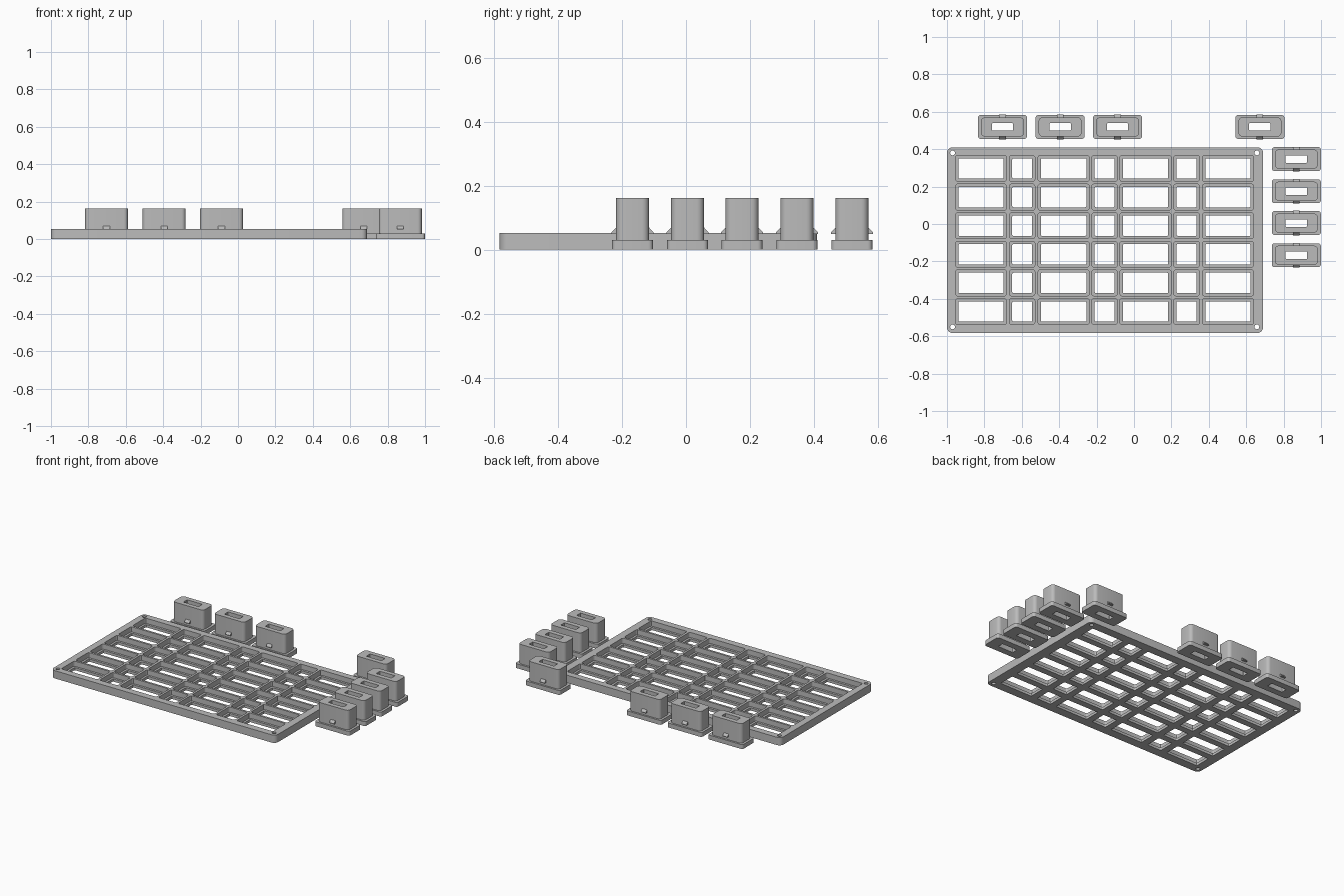
import bpy, bmesh, math

if "Cube" in bpy.data.objects:
    bpy.data.objects.remove(bpy.data.objects["Cube"])

grey = bpy.data.materials.new("grey plastic")
grey.diffuse_color = (0.5, 0.5, 0.5, 1)
grey.use_nodes = True
grey.node_tree.nodes["Principled BSDF"].inputs["Base Color"].default_value = grey.diffuse_color


def outline(x0, x1, y0, y1, r, n=5):
    """Counter-clockwise rounded rectangle."""
    pts = []
    for k, (cx, cy) in enumerate([(x1 - r, y1 - r), (x0 + r, y1 - r),
                                  (x0 + r, y0 + r), (x1 - r, y0 + r)]):
        for i in range(n + 1):
            a = math.pi / 2 * (k + i / n)
            pts.append((cx + r * math.cos(a), cy + r * math.sin(a)))
    return pts


def bridge(bm, a, b):
    n = len(a)
    for i in range(n):
        bm.faces.new((a[i], a[(i + 1) % n], b[(i + 1) % n], b[i]))


def prism(bm, pts, z0, z1):
    lo = [bm.verts.new((x, y, z0)) for x, y in pts]
    hi = [bm.verts.new((x, y, z1)) for x, y in pts]
    bridge(bm, lo, hi)
    bm.faces.new(lo[::-1])
    bm.faces.new(hi)


def finish(bm, name):
    bmesh.ops.recalc_face_normals(bm, faces=bm.faces)
    me = bpy.data.meshes.new(name)
    bm.to_mesh(me)
    bm.free()
    me.materials.append(grey)
    ob = bpy.data.objects.new(name, me)
    bpy.context.collection.objects.link(ob)
    return ob


def cut(ob, cutter):
    mod = ob.modifiers.new("cut", 'BOOLEAN')
    mod.operation, mod.solver, mod.object = 'DIFFERENCE', 'EXACT', cutter
    bpy.context.view_layer.objects.active = ob
    bpy.ops.object.modifier_apply(modifier=mod.name)
    bpy.data.objects.remove(cutter)


# Tray slab with rounded corners
TRAY_H, LIP = 0.053, 0.018
bm = bmesh.new()
prism(bm, outline(-1, 0.69, -0.583, 0.41, 0.03), 0, TRAY_H)
tray = finish(bm, "tray")

# Pockets from above, then smaller openings that leave a lip
columns = [(-0.954, -0.682), (-0.666, -0.53), (-0.513, -0.24), (-0.225, -0.09),
           (-0.075, 0.198), (0.213, 0.35), (0.366, 0.639)]
rows = [0.297 - 0.153 * i for i in range(6)]
for inset, z0, r in ((0, LIP, 0.012), (0.015, -0.02, 0.006)):
    bm = bmesh.new()
    for x0, x1 in columns:
        for y in rows:
            h = 0.0695 - inset
            prism(bm, outline(x0 + inset, x1 - inset, y - h, y + h, r, 3),
                  z0, 0.1)
    cut(tray, finish(bm, "cell_cutter"))

# Screw holes in the corners
bm = bmesh.new()
for x in (-0.97, 0.657):
    for y in (-0.55, 0.38):
        prism(bm, [(x + 0.013 * math.cos(a * math.pi / 8),
                    y + 0.013 * math.sin(a * math.pi / 8)) for a in range(16)],
              -0.02, 0.1)
cut(tray, finish(bm, "screw_cutter"))

# Plug: flange, body and slot lofted as one closed ring profile
bm = bmesh.new()
profile = [(0.131, 0.064, 0.015, 0), (0.131, 0.064, 0.015, 0.03),
           (0.115, 0.0515, 0.022, 0.03), (0.115, 0.0515, 0.022, 0.1625),
           (0.057, 0.02, 0.004, 0.1625), (0.057, 0.02, 0.004, 0)]
rings = [[bm.verts.new((x, y, z)) for x, y in outline(-w, w, -d, d, r)]
         for w, d, r, z in profile]
for i, ring in enumerate(rings):
    bridge(bm, ring, rings[(i + 1) % len(rings)])

# Snap clips: small wedges on both long sides
for s in (-1, 1):
    ends = [[bm.verts.new((x, s * y, z)) for y, z in
             ((0.051, 0.05), (0.066, 0.05), (0.066, 0.054), (0.051, 0.07))]
            for x in (-0.018, 0.018)]
    bridge(bm, *ends)
    bm.faces.new(ends[0])
    bm.faces.new(ends[1][::-1])
plug = finish(bm, "plug")

# Plugs behind and to the right of the tray
spots = [(x, 0.519) for x in (-0.703, -0.395, -0.088, 0.673)]
spots += [(0.868, y) for y in (0.347, 0.175, 0.005, -0.167)]
plug.location = (*spots[0], 0)
for x, y in spots[1:]:
    ob = plug.copy()
    ob.location = (x, y, 0)
    bpy.context.collection.objects.link(ob)

# Smooth the rounded corners only
bpy.ops.object.select_all(action='DESELECT')
for ob in (tray, plug):
    ob.select_set(True)
bpy.context.view_layer.objects.active = tray
bpy.ops.object.shade_smooth_by_angle(angle=math.radians(30))
